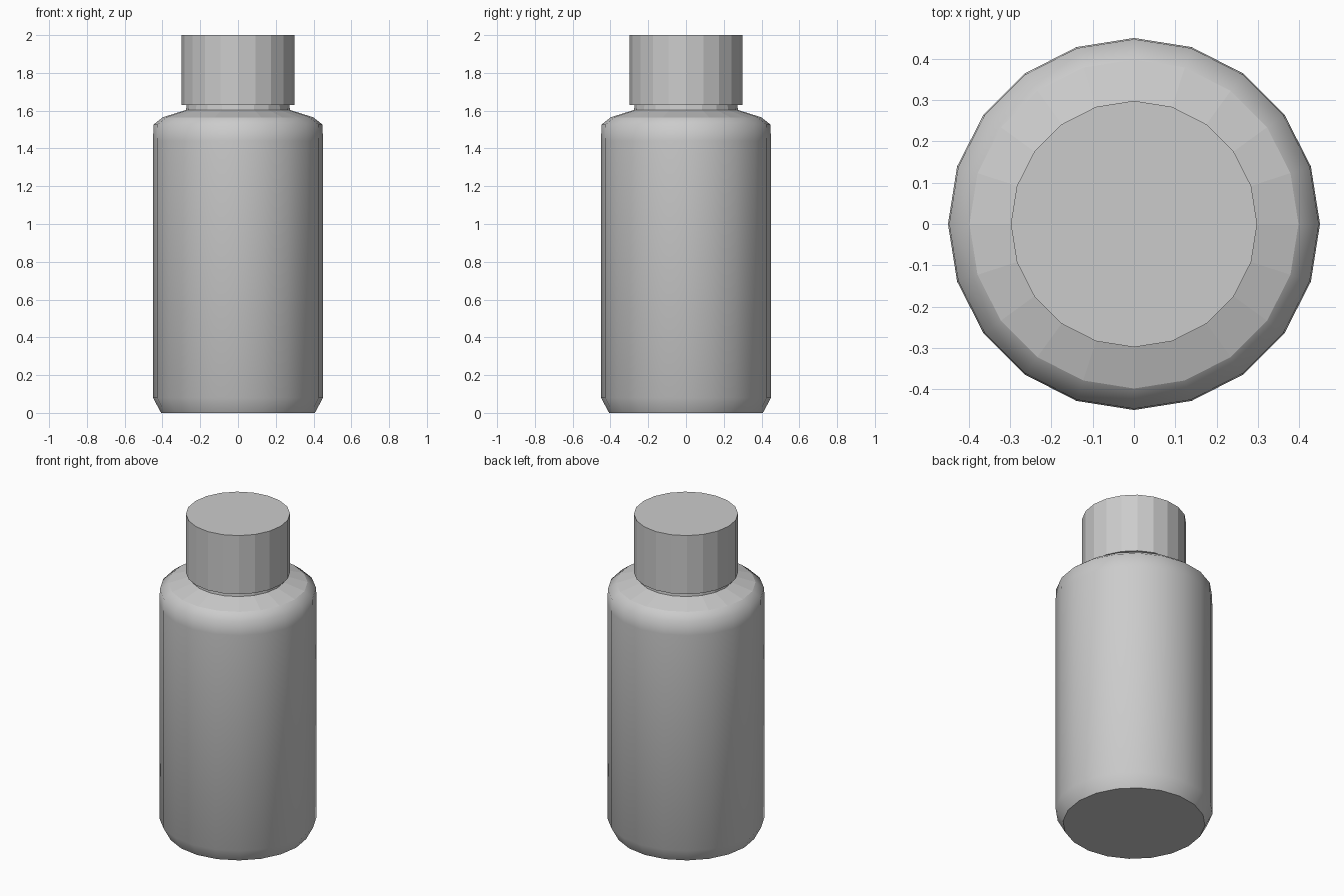
import bpy, bmesh
from math import sin, cos, pi

if "Cube" in bpy.data.objects:
    bpy.data.objects.remove(bpy.data.objects["Cube"])

SIDES = 20


def lathe(name, profile, flat_from):
    """Spin an (r, z) profile into a closed solid; bands from flat_from up stay faceted."""
    bm = bmesh.new()
    rings = [[bm.verts.new((r * cos(2 * pi * i / SIDES), r * sin(2 * pi * i / SIDES), z))
              for i in range(SIDES)] for r, z in profile]
    for k, (a, b) in enumerate(zip(rings, rings[1:])):
        for i in range(SIDES):
            j = (i + 1) % SIDES
            f = bm.faces.new((a[i], a[j], b[j], b[i]))
            f.smooth = k < flat_from
    # Flat end discs, with crisp rims
    for ring in (rings[0][::-1], rings[-1]):
        f = bm.faces.new(ring)
        for e in f.edges:
            e.smooth = False
    mesh = bpy.data.meshes.new(name)
    bm.to_mesh(mesh)
    bm.free()
    obj = bpy.data.objects.new(name, mesh)
    bpy.context.collection.objects.link(obj)
    return obj


# Bottle: chamfered base, straight wall, rounded shoulder, short neck
lathe("bottle_body", [(0.407, 0), (0.45, 0.08), (0.45, 1.44), (0.447, 1.527),
                      (0.398, 1.565), (0.275, 1.604), (0.272, 1.635)], 4)

# Screw cap: plain faceted cylinder
lathe("cap", [(0.298, 1.63), (0.298, 2.0)], 0)
